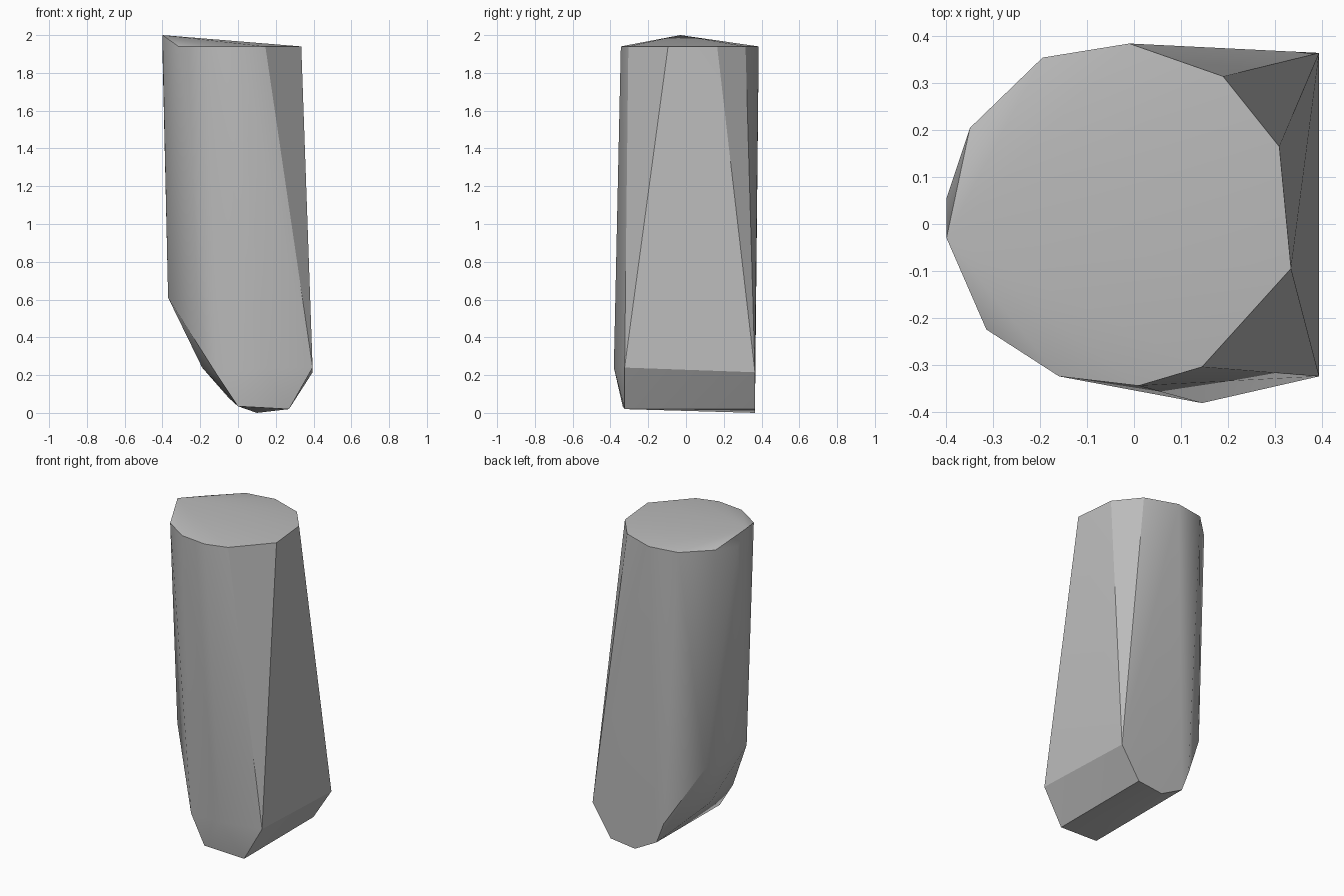
import bpy
import bmesh
import math

# Remove the default object if the scene has it
default_object = bpy.data.objects.get("Cube")
if default_object:
    bpy.data.objects.remove(default_object, do_unlink=True)


def make_material(name, colour):
    """Plain flat colour for both viewport and render."""
    material = bpy.data.materials.new(name)
    material.use_nodes = True
    material.diffuse_color = colour
    for node in material.node_tree.nodes:
        if node.type == "BSDF_PRINCIPLED":
            node.inputs["Base Color"].default_value = colour
    return material


def make_hull(name, points, material, smooth_angle):
    """Wrap a tight convex skin around a few corner points."""
    mesh = bpy.data.meshes.new(name)
    bm = bmesh.new()
    for point in points:
        bm.verts.new(point)
    result = bmesh.ops.convex_hull(bm, input=list(bm.verts))
    spare = set(result["geom_interior"]) | set(result["geom_unused"])
    spare_verts = [item for item in spare if isinstance(item, bmesh.types.BMVert)]
    if spare_verts:
        bmesh.ops.delete(bm, geom=spare_verts, context="VERTS")
    bmesh.ops.recalc_face_normals(bm, faces=list(bm.faces))
    bm.to_mesh(mesh)
    bm.free()
    mesh.materials.append(material)
    obj = bpy.data.objects.new(name, mesh)
    bpy.context.collection.objects.link(obj)
    bpy.ops.object.select_all(action="DESELECT")
    obj.select_set(True)
    bpy.context.view_layer.objects.active = obj
    bpy.ops.object.shade_smooth_by_angle(angle=math.radians(smooth_angle))
    return obj


# Rim around the upper end, all at one height
rim_height = 1.94
rim_outline = [
    (-.35, .205), (-.195, .355), (-.01, .385), (.19, .315), (.31, .165),
    (.335, -.095), (.145, -.305), (.01, -.345), (-.16, -.325), (-.315, -.225),
]
rim = [(x, y, rim_height) for x, y in rim_outline]

# Raised tip on the side of the rim
tip = [(-.4, -.03, 2), (-.4, .055, 1.92)]

# Flat side wall and the foot below it
front_y, back_y = -.325, .365
wall_foot = [
    (.395, front_y, .24), (.395, back_y, .215),
    (.27, front_y, .02), (.27, back_y, .02),
    (.1, back_y, 0), (-.05, back_y, .08),
    (0, -.335, .035), (.145, -.382, .24),
]

# Slanted underside rising to the opposite side
slant = [
    (-.1, back_y, .21), (-.29, .23, .55), (-.37, -.075, .61),
    (-.11, -.31, .2), (-.19, .03, .24),
]

grey = make_material("plain grey", (.5, .5, .5, 1))
make_hull("faceted_column", rim + tip + wall_foot + slant, grey, 30)
